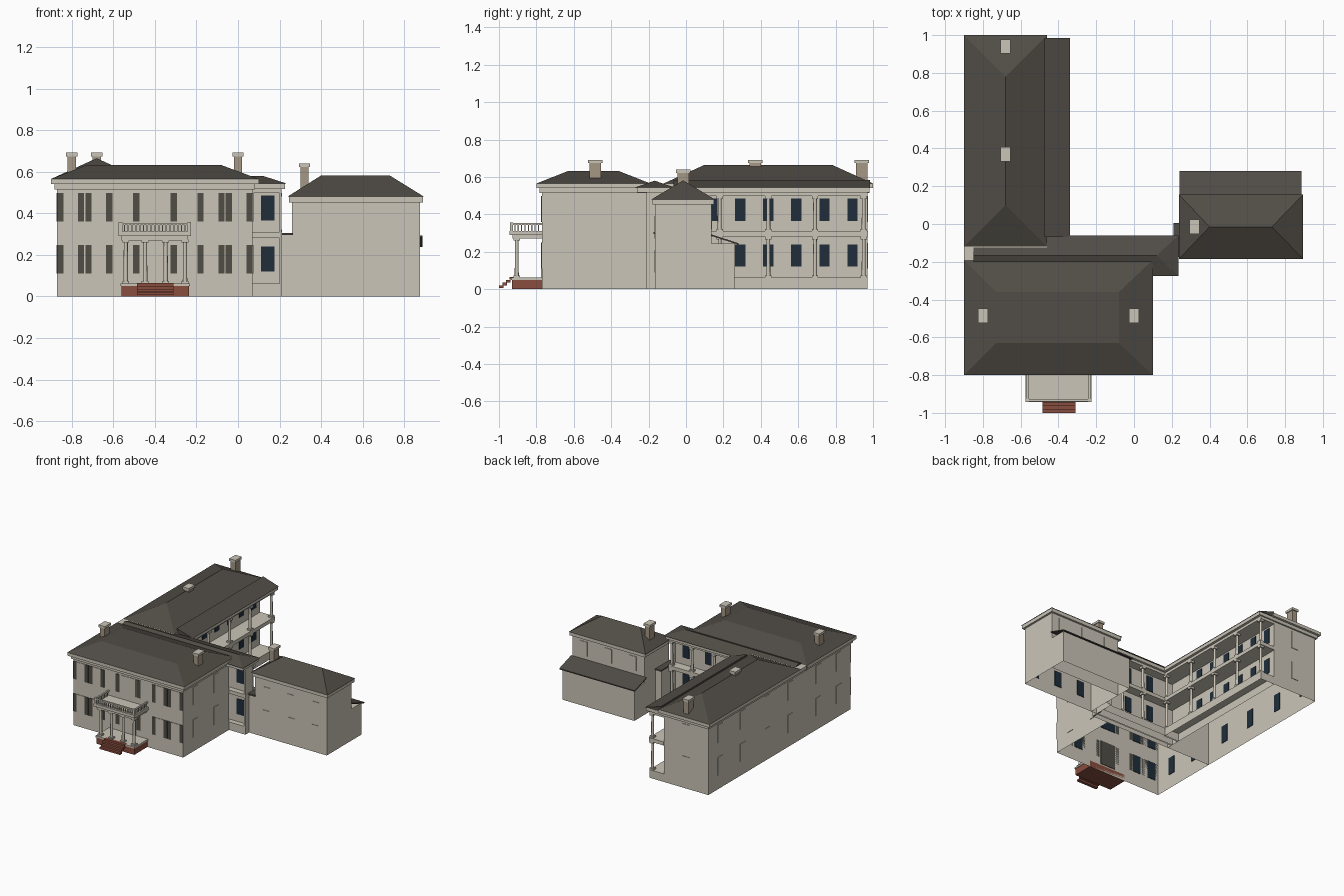
import bpy, bmesh
from mathutils import Vector

cube = bpy.data.objects.get("Cube")
if cube:
    bpy.data.objects.remove(cube, do_unlink=True)


def material(name, rgb):
    m = bpy.data.materials.new(name)
    m.use_nodes = True
    m.diffuse_color = (*rgb, 1)
    m.node_tree.nodes["Principled BSDF"].inputs["Base Color"].default_value = (*rgb, 1)
    return m


STONE = material("pale_stone", (.60, .56, .475))
ROOF = material("dark_roof", (.082, .073, .061))
SHUTTER = material("shutter_grey", (.08, .075, .06))
BRICK = material("red_brick", (.25, .075, .05))
GLASS = material("blue_glass", (.014, .027, .043))
SHAFT = material("chimney_taupe", (.38, .315, .235))


def finish(name, bm, mat):
    bmesh.ops.recalc_face_normals(bm, faces=bm.faces)
    me = bpy.data.meshes.new(name)
    bm.to_mesh(me)
    bm.free()
    me.materials.append(mat)
    ob = bpy.data.objects.new(name, me)
    bpy.context.collection.objects.link(ob)
    return ob


def box(name, x, y, z, mat=STONE, drop=()):
    """Box from three ranges; drop lists outward directions of faces to leave open."""
    bm = bmesh.new()
    bmesh.ops.create_cube(bm, size=1)
    lost = [f for f in bm.faces for d in drop if f.normal.dot(Vector(d)) > .9]
    for v in bm.verts:
        v.co = [r[0] + (c + .5) * (r[1] - r[0]) for c, r in zip(v.co, (x, y, z))]
    bmesh.ops.delete(bm, geom=lost, context='FACES')
    return finish(name, bm, mat)


def hull(name, points, mat=ROOF):
    bm = bmesh.new()
    for p in points:
        bm.verts.new(p)
    bmesh.ops.convex_hull(bm, input=bm.verts)
    bmesh.ops.dissolve_limit(bm, angle_limit=.01, verts=bm.verts, edges=bm.edges)
    return finish(name, bm, mat)


def rect(x, y, z):
    return {(a, b, z) for a in x for b in y}


def hip_roof(name, x, y, z, top_x, top_y):
    hull(name, rect(x, y, z[0]) | rect(top_x, top_y, z[1]))


def column(name, x, y, z0, z1, r=.011):
    bm = bmesh.new()
    bmesh.ops.create_cone(bm, cap_ends=True, segments=12, radius1=r, radius2=r * .85, depth=z1 - z0)
    bmesh.ops.translate(bm, verts=bm.verts, vec=(x, y, (z0 + z1) / 2))
    ob = finish(name, bm, STONE)
    for p in ob.data.polygons:
        p.use_smooth = abs(p.normal.z) < .5
    s = r * 1.5
    for label, a, b in (("base", z0, z0 + .012), ("capital", z1 - .016, z1)):
        box(name + "_" + label, (x - s, x + s), (y - s, y + s), (a, b))


DOWN = (0, 0, -1)
UPPER, LOWER = (.36, .497), (.11, .247)
T = .004


def plate(name, axis, side, wall, u, z, w, mat, outside=True):
    """Thin panel on a wall; axis is the wall normal, side its outward sign."""
    d = sorted((wall, wall + side * (T if outside else -T)))
    span = (u - w / 2, u + w / 2)
    box(name, *((d, span) if axis == 'x' else (span, d)), z, mat)


def window(axis, side, wall, u, z, w=.06):
    plate("window_blind", axis, side, wall, u, z, w, STONE)
    plate("window_glass", axis, side, wall, u, z, w, GLASS, False)


# Main block
box("main_walls", (-.87, .07), (-.77, -.21), (0, .52), STONE, [DOWN])
box("main_frieze", (-.882, .082), (-.782, -.21), (.515, .54))
box("main_eave", (-.9, .1), (-.8, -.2), (.54, .565))
hip_roof("main_roof", (-.9, .1), (-.8, -.19), (.565, .632), (-.73, -.08), (-.63, -.36))

# Rear wing
box("wing_walls", (-.87, -.49), (-.21, .97), (0, .52), STONE, [DOWN, (0, -1, 0)])
box("wing_frieze", (-.882, -.478), (-.2, .982), (.515, .54))
box("wing_eave", (-.9, -.46), (-.19, 1), (.54, .565))
hip_roof("wing_roof", (-.9, -.46), (-.12, 1), (.565, .665), (-.68,), (.1, .78))

# Wing gallery
box("gallery_base", (-.49, -.365), (-.1, .97), (0, .062), STONE, [DOWN])
box("gallery_floor", (-.49, -.362), (-.09, .972), (.282, .31))
box("gallery_beam", (-.49, -.365), (-.1, .97), (.497, .517))
box("gallery_eave", (-.48, -.345), (-.08, .98), (.517, .543))
hull("gallery_roof", rect((-.475, -.34), (-.068, .985), .543) | rect((-.475,), (-.068, .985), .585))

# Connecting range, open galleries on both sides of a central wall
box("connector_wall", (-.49, .21), (-.17, -.16), (0, .517), STONE, [DOWN])
box("connector_base", (-.49, .21), (-.21, -.09), (0, .062), STONE, [DOWN])
box("connector_floor", (-.49, .212), (-.212, -.088), (.282, .31))
box("connector_beam", (-.49, .21), (-.212, -.09), (.497, .517))
box("connector_end_wall", (.2, .21), (-.21, -.12), (0, .517))
box("connector_eave", (-.49, .225), (-.262, -.073), (.517, .543))
hip_roof("connector_roof", (-.85, .235), (-.275, -.06), (.543, .58), (-.85, .12), (-.167,))

for z0, z1 in ((.062, .282), (.31, .497)):
    for y in (-.09, .18, .44, .69, .95):
        column("gallery_column", -.38, y, z0, z1)
    for x in (-.17, .02, .195):
        column("connector_column", x, -.105, z0, z1)
for z in ((.12, .24), (.365, .485)):
    for y in (.14, .29, .44, .59, .74, .89):
        plate("gallery_window", 'x', 1, -.49, y, z, .055, GLASS)
    for x in (-.28, -.08, .11):
        plate("connector_back_window", 'y', 1, -.16, x, z, .055, GLASS)
    plate("connector_front_window", 'y', -1, -.17, .143, z, .065, GLASS)

# Link to the annex
box("link_walls", (.21, .26), (-.165, 0), (0, .295), STONE, [DOWN])
box("link_roof", (.21, .265), (-.175, .005), (.295, .306), ROOF)

# Annex with a lean-to behind
box("annex_walls", (.26, .875), (-.165, .135), (0, .46), STONE, [DOWN])
box("annex_eave", (.245, .89), (-.18, .15), (.452, .48))
hip_roof("annex_roof", (.238, .895), (-.185, .155), (.48, .582), (.4, .73), (-.015,))
box("lean_to_walls", (.26, .875), (.135, .26), (0, .245), STONE, [DOWN, (0, -1, 0)])
hull("lean_to_roof", [(x, y, z + t) for x in (.242, .888)
                      for y, z in ((.135, .285), (.28, .238)) for t in (0, .008)])
for x in (.36, .57, .78):
    window('y', -1, -.165, x, (.27, .39))
    window('y', -1, -.165, x, (.09, .21))
    window('y', 1, .135, x, (.32, .43))

# Main windows and shutters
for z in (UPPER, LOWER):
    for x in (-.805, -.67, -.13, .005):
        window('y', -1, -.77, x, z, .07)
        for s in (-1, 1):
            plate("shutter", 'y', -1, -.77, x + s * .05, z, .03, SHUTTER)
    for s in (-1, 1):
        plate("centre_shutter", 'y', -1, -.77, -.4 + s * .09, z, .032, SHUTTER)
    for y in (-.62, -.37):
        window('x', 1, .07, y, z)
    for y in (-.62, -.37, -.03, .25, .55, .83):
        window('x', -1, -.87, y, z)
    window('y', 1, .97, -.68, z)
window('y', -1, -.77, -.4, UPPER, .13)
plate("front_door", 'y', -1, -.77, -.4, (.06, .25), .13, STONE)
plate("front_door_inside", 'y', -1, -.77, -.4, (.06, .25), .13, SHUTTER, False)

# Front porch
box("porch_base", (-.56, -.236), (-.93, -.77), (0, .05), BRICK)
box("porch_floor", (-.565, -.231), (-.935, -.77), (.05, .062))
for i in range(4):
    y = -1 + i * .0185
    box("porch_step", (-.485, -.31), (y, y + .024), (.006 + i * .015, .02 + i * .015), BRICK)
for x in (-.54, -.447, -.348, -.255):
    column("porch_column", x, -.905, .062, .275)
box("porch_beam", (-.56, -.24), (-.928, -.77), (.27, .29))
box("porch_cornice", (-.575, -.225), (-.943, -.77), (.29, .312))

# Porch balustrade
L, R, F = -.565, -.235, -.933
box("front_rail", (L - .006, R + .006), (F - .006, F + .006), (.343, .353))
for x in (L, R):
    box("side_rail", (x - .006, x + .006), (F, -.77), (.343, .353))
    box("corner_post", (x - .009, x + .009), (F - .009, F + .009), (.312, .357))
    for i in range(1, 9):
        y = F + i * .018
        box("side_baluster", (x - .003, x + .003), (y - .003, y + .003), (.312, .343))
for i in range(1, 18):
    x = L + i * (R - L) / 18
    box("front_baluster", (x - .003, x + .003), (F - .003, F + .003), (.312, .343))

# Chimneys
for x, y, z0, z1 in ((-.8, -.485, .55, .692), (0, -.485, .55, .692), (-.68, .37, .6, .692),
                     (-.68, .94, .56, .692), (.32, -.015, .48, .64)):
    box("chimney_shaft", (x - .02, x + .02), (y - .031, y + .031), (z0, z1 - .018), SHAFT)
    box("chimney_cap", (x - .027, x + .027), (y - .038, y + .038), (z1 - .018, z1))
